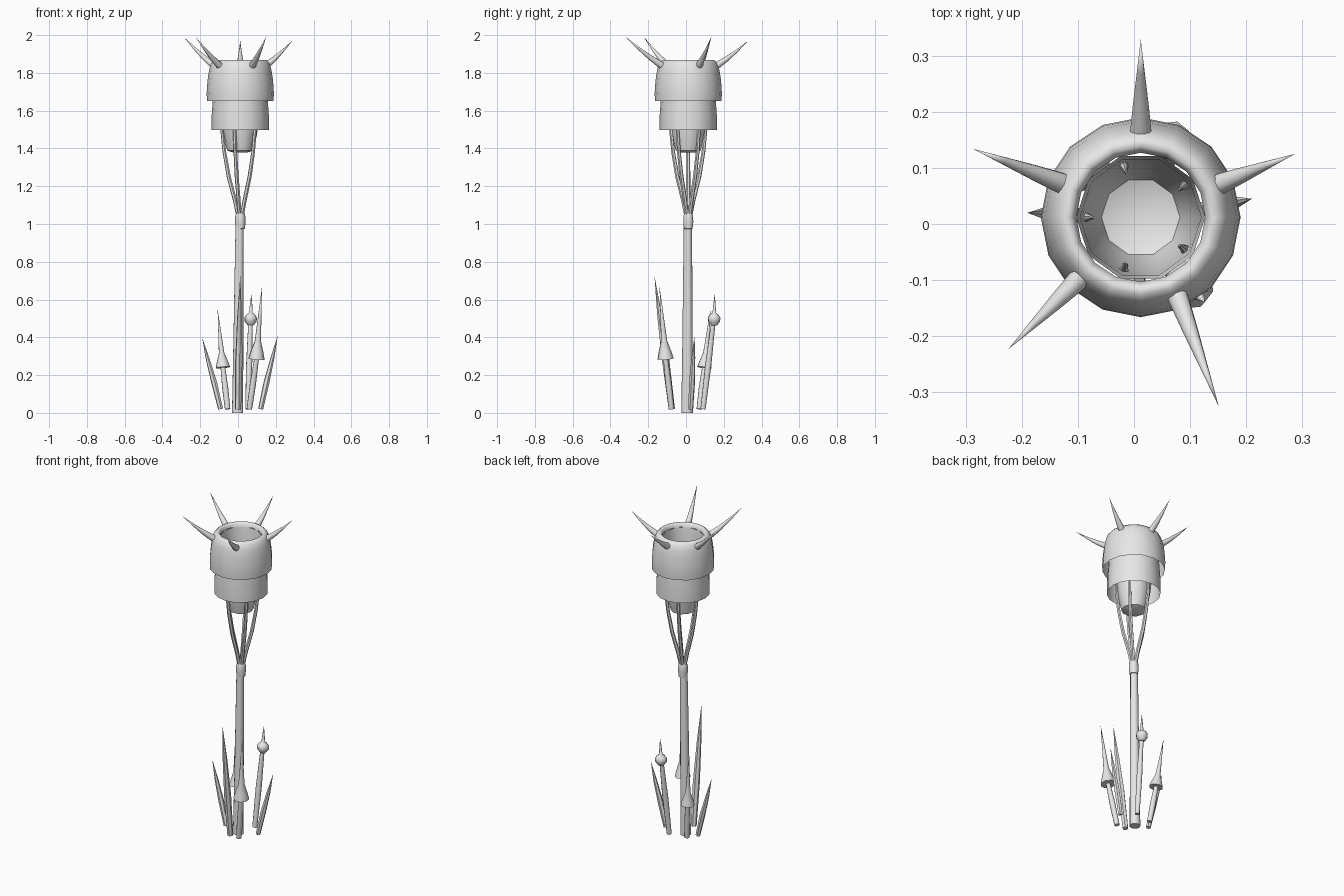
import bpy, bmesh
from math import sin, cos, pi, radians
from mathutils import Vector

cube = bpy.data.objects.get("Cube")
if cube:
    bpy.data.objects.remove(cube, do_unlink=True)

grey = bpy.data.materials.new("light grey")
grey.use_nodes = True
grey.diffuse_color = (0.8, 0.8, 0.8, 1)
grey.node_tree.nodes["Principled BSDF"].inputs["Base Color"].default_value = (0.8, 0.8, 0.8, 1)

AXIS = Vector((0.012, 0.012, 0))


def skin(name, rings, cap_start=False, cap_end=False):
    """Bridge equal rings of points into one smooth mesh object."""
    bm = bmesh.new()
    loops = [[bm.verts.new(p) for p in ring] for ring in rings]
    n = len(loops[0])
    for a, b in zip(loops, loops[1:]):
        for i in range(n):
            j = (i + 1) % n
            bm.faces.new((a[i], a[j], b[j], b[i]))
    if cap_start:
        bm.faces.new(loops[0][::-1])
    if cap_end:
        bm.faces.new(loops[-1])
    bmesh.ops.remove_doubles(bm, verts=bm.verts, dist=0.0002)
    bmesh.ops.recalc_face_normals(bm, faces=bm.faces)
    mesh = bpy.data.meshes.new(name)
    bm.to_mesh(mesh)
    bm.free()
    mesh.materials.append(grey)
    obj = bpy.data.objects.new(name, mesh)
    bpy.context.collection.objects.link(obj)
    bpy.ops.object.select_all(action='DESELECT')
    obj.select_set(True)
    bpy.context.view_layer.objects.active = obj
    bpy.ops.object.shade_smooth_by_angle(angle=radians(50))
    return obj


def lathe(name, profile, sides=16):
    """Turn (radius, height) points about the flower axis."""
    turns = [2 * pi * i / sides for i in range(sides)]
    return skin(name, [[AXIS + Vector((r * cos(t), r * sin(t), z)) for t in turns]
                       for r, z in profile])


def limb(name, path, radii, sides=8):
    """Tapering round limb along a path."""
    pts = [Vector(p) for p in path]
    rings = []
    for i, (p, r) in enumerate(zip(pts, radii)):
        d = (pts[min(i + 1, len(pts) - 1)] - pts[max(i - 1, 0)]).normalized()
        u = d.cross(Vector((0.3, 1, 0.1))).normalized()
        v = d.cross(u)
        rings.append([p + r * (u * cos(2 * pi * k / sides) + v * sin(2 * pi * k / sides))
                      for k in range(sides)])
    return skin(name, rings, cap_start=True, cap_end=radii[-1] > 0.001)


def between(a, b, steps):
    a, b = Vector(a), Vector(b)
    return [a.lerp(b, t) for t in steps]


# Flower head: domed collar with a broad rim, lower sleeve and hanging inner cup
lathe("flower_collar", [(0.176, 1.65), (0.178, 1.69), (0.176, 1.73), (0.171, 1.78),
                        (0.163, 1.825), (0.152, 1.855), (0.138, 1.868), (0.126, 1.868),
                        (0.119, 1.86), (0.115, 1.845)])
lathe("flower_sleeve", [(0.151, 1.497), (0.151, 1.58), (0.146, 1.65), (0.14, 1.74), (0.13, 1.83)])
lathe("flower_cup", [(0.115, 1.845), (0.108, 1.78), (0.105, 1.7), (0.101, 1.58), (0.091, 1.49),
                     (0.08, 1.43), (0.07, 1.39), (0.045, 1.38), (0, 1.378)], 10)

# Thorns around the rim
for base, tip in [((0.012, 0.165, 1.84), (0.012, 0.329, 1.97)),
                  ((0.15, 0.07, 1.84), (0.287, 0.125, 1.97)),
                  ((0.078, -0.13, 1.84), (0.151, -0.325, 1.995)),
                  ((-0.1, -0.1, 1.84), (-0.224, -0.223, 1.99)),
                  ((-0.13, 0.073, 1.84), (-0.287, 0.134, 1.99))]:
    path = between(base, tip, (0, 0.3, 0.65, 1))
    path[1].z -= 0.006
    path[2].z -= 0.006
    limb("rim_thorn", path, (0.019, 0.014, 0.007, 0), 10)

# Main stem and the knot where the ribs split
limb("main_stem", [(-0.002, 0.006, 0), (0.002, 0.008, 0.4), (0.008, 0.01, 1.0)],
     (0.031, 0.027, 0.022), 10)
lathe("stem_knot", [(0, 0.97), (0.024, 0.975), (0.028, 1.01), (0.027, 1.04), (0.019, 1.07), (0, 1.08)], 10)

# Five ribs bowing up into the cup
for k in range(5):
    t = pi + 2 * pi * k / 5
    out = Vector((cos(t), sin(t), 0))
    limb("rib", [AXIS + out * r + Vector((0, 0, z)) for r, z in
                 ((0.008, 1.03), (0.027, 1.12), (0.061, 1.25), (0.084, 1.38),
                  (0.097, 1.5), (0.098, 1.6), (0.085, 1.67))],
         (0.011, 0.011, 0.011, 0.01, 0.009, 0.009, 0.002), 6)

# Grass blades
for base, tip, r in [((-0.092, 0.015, 0.02), (-0.19, 0.02, 0.4), 0.016),
                     ((0.12, 0.025, 0.02), (0.21, 0.045, 0.41), 0.016),
                     ((0.0, -0.075, 0.02), (0.012, -0.167, 0.725), 0.02)]:
    path = between(base, tip, (0, 0.35, 0.7, 1))
    path[1].z += 0.008
    limb("grass_blade", path, (r * 0.85, r, r * 0.65, 0), 6)


# Stalks topped by hooded spires
def spire(base, neck, tip, r):
    limb("spire_stalk", between(base, neck, (0, 0.5, 1)), (0.015, 0.017, 0.013))
    limb("spire_hood", between(neck, tip, (0, 0.1, 0.25, 0.6, 1)),
         (r, r * 0.78, r * 0.38, r * 0.2, 0))


spire((-0.055, 0.07, 0.02), (-0.08, 0.097, 0.24), (-0.108, 0.13, 0.55), 0.04)
spire((0.06, -0.077, 0.02), (0.098, -0.108, 0.285), (0.127, -0.14, 0.67), 0.045)

# Stalk with a squat bud and a pointed tip
limb("bud_stalk", between((0.052, 0.09, 0.02), (0.066, 0.145, 0.48), (0, 0.5, 1)), (0.014, 0.017, 0.012))
limb("bud", between((0.066, 0.148, 0.463), (0.071, 0.152, 0.63), (0, 0.13, 0.25, 0.34, 0.4, 0.7, 1)),
     (0.016, 0.033, 0.035, 0.024, 0.01, 0.006, 0))
